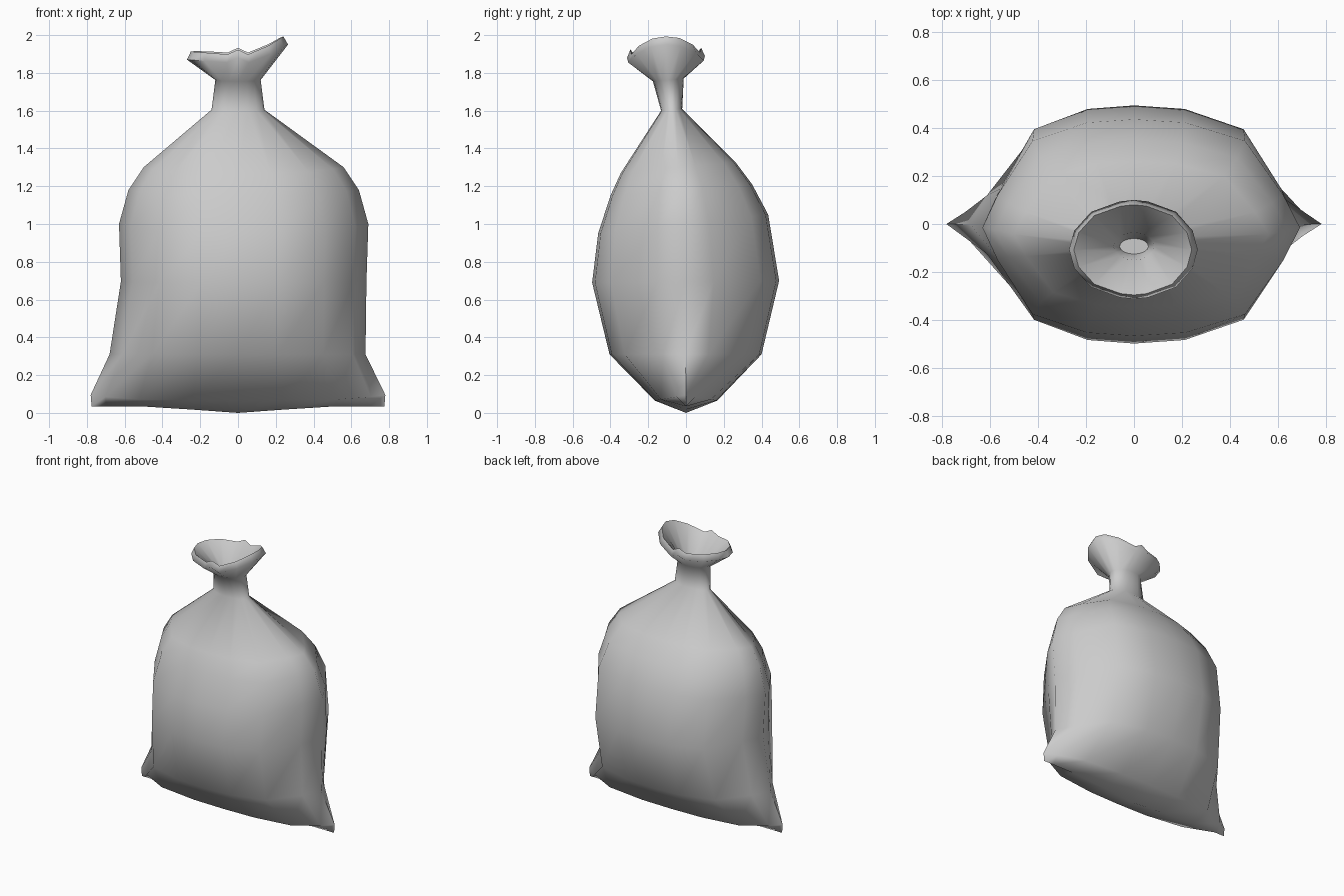
import bpy, bmesh, math

cube = bpy.data.objects.get("Cube")
if cube:
    bpy.data.objects.remove(cube, do_unlink=True)

grey = bpy.data.materials.new("sack_grey")
grey.use_nodes = True
colour = (0.6, 0.6, 0.6, 1)
grey.diffuse_color = colour
grey.node_tree.nodes["Principled BSDF"].inputs["Base Color"].default_value = colour

# quarter cross-sections, from the side to the middle
PILLOW = [(1, 0), (.9, .3), (.67, .8), (.31, .97), (0, 1)]
ROUND = [(math.cos(k * math.pi / 8), math.sin(k * math.pi / 8)) for k in range(5)]
MOUTH = [(1, 0), (.92, .38), (.66, .76), (.22, .97), (0, 1)]


def full_section(quarter):
    """Mirror a quarter section into a closed loop of 16 points."""
    half = quarter + [(-u, v) for u, v in quarter[-2::-1]]
    return half + [(u, -v) for u, v in half[-2:0:-1]]


def add_ring(bm, quarter, left, right, front, back, height):
    """Ring between the given x and y limits; height is a function of u, v."""
    mid, depth = (front + back) / 2, (back - front) / 2
    ring = []
    for u, v in full_section(quarter):
        x = u * right if u > 0 else -u * left
        ring.append(bm.verts.new((x, mid + v * depth, height(u, v))))
    return ring


def tilted(z_front, z_back):
    return lambda u, v: (z_front + z_back) / 2 + v * (z_back - z_front) / 2


def rim_height(u, v):
    """Wavy mouth with one raised side and a small peak in the middle."""
    steps = [(-1, 1.87), (-.22, 1.855), (0, 1.88), (.22, 1.855), (.66, 1.9), (1, 1.95)]
    for (a, za), (b, zb) in zip(steps, steps[1:]):
        if u <= b:
            return za + (zb - za) * (u - a) / (b - a) + .01 * max(v, 0)


bm = bmesh.new()
rings = []

# bottom seam and the pinched lower corners
rings.append(add_ring(bm, PILLOW, -.775, .775, 0, 0, lambda u, v: .035 * min(1, 1.6 * abs(u))))
rings.append(add_ring(bm, PILLOW, -.78, .78, -.165, .165, lambda u, v: .065 + .03 * u ** 4))

# stuffed body: left, right, front, back, front height, back height
body = [
    (-.68, .675, -.405, .40, .31, .31),
    (-.62, .68, -.497, .493, .69, .70),
    (-.63, .69, -.465, .435, .95, 1.05),
    (-.58, .64, -.40, .35, 1.15, 1.21),
    (-.50, .56, -.345, .26, 1.27, 1.33),
]
for left, right, front, back, z_front, z_back in body:
    rings.append(add_ring(bm, PILLOW, left, right, front, back, tilted(z_front, z_back)))

# tied neck
rings.append(add_ring(bm, ROUND, -.14, .14, -.132, -.02, tilted(1.6, 1.61)))
rings.append(add_ring(bm, ROUND, -.12, .12, -.175, -.012, tilted(1.755, 1.77)))

# flared mouth, its lip and the inside of the neck
rings.append(add_ring(bm, MOUTH, -.27, .265, -.312, .1, rim_height))
rings.append(add_ring(bm, MOUTH, -.25, .24, -.295, .08, lambda u, v: rim_height(u, v) + .043))
rings.append(add_ring(bm, ROUND, -.085, .085, -.15, -.035, tilted(1.755, 1.77)))
rings.append(add_ring(bm, ROUND, -.06, .06, -.125, -.06, tilted(1.64, 1.64)))

for lower, upper in zip(rings, rings[1:]):
    for i in range(len(lower)):
        j = (i + 1) % len(lower)
        bm.faces.new((lower[i], lower[j], upper[j], upper[i]))
bm.faces.new(rings[-1])
bmesh.ops.remove_doubles(bm, verts=rings[0], dist=.0001)
bmesh.ops.recalc_face_normals(bm, faces=bm.faces)

mesh = bpy.data.meshes.new("sack")
bm.to_mesh(mesh)
bm.free()
mesh.materials.append(grey)
sack = bpy.data.objects.new("sack", mesh)
bpy.context.collection.objects.link(sack)
bpy.ops.object.select_all(action="DESELECT")
sack.select_set(True)
bpy.context.view_layer.objects.active = sack
bpy.ops.object.shade_smooth_by_angle(angle=math.radians(75))
